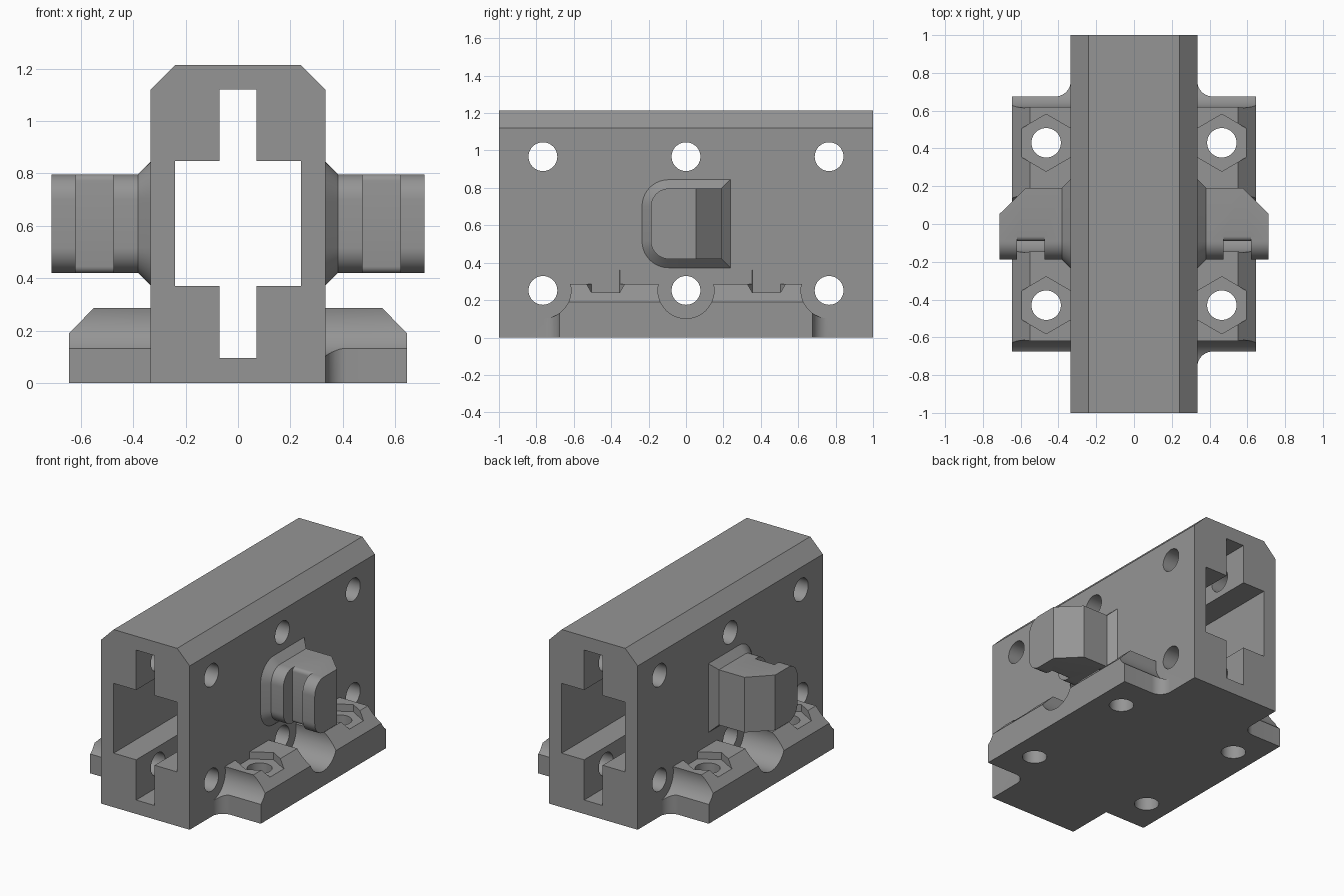
import bpy, math

if "Cube" in bpy.data.objects:
    bpy.data.objects.remove(bpy.data.objects["Cube"])

grey = bpy.data.materials.new("plain grey")
grey.diffuse_color = (0.3, 0.3, 0.3, 1)
grey.use_nodes = True
grey.node_tree.nodes["Principled BSDF"].inputs["Base Color"].default_value = grey.diffuse_color


def arc(cx, cy, r, a0, a1, n=10):
    return [(cx + r * math.cos(math.radians(a0 + (a1 - a0) * i / n)),
             cy + r * math.sin(math.radians(a0 + (a1 - a0) * i / n))) for i in range(n + 1)]


def loft(name, rings, axis):
    """Solid through matching rings [(offset, 2D points)] along an axis."""
    place = {"x": lambda p, t: (t, p[0], p[1]),
             "y": lambda p, t: (p[0], t, p[1]),
             "z": lambda p, t: (p[0], p[1], t)}[axis]
    n = len(rings[0][1])
    verts = [place(p, t) for t, pts in rings for p in pts]
    faces = [list(range(n))[::-1], [(len(rings) - 1) * n + i for i in range(n)]]
    for k in range(len(rings) - 1):
        for i in range(n):
            j = (i + 1) % n
            faces.append([k * n + i, k * n + j, (k + 1) * n + j, (k + 1) * n + i])
    mesh = bpy.data.meshes.new(name)
    mesh.from_pydata(verts, [], faces)
    obj = bpy.data.objects.new(name, mesh)
    bpy.context.collection.objects.link(obj)
    mesh.materials.append(grey)
    # consistent outward normals
    bpy.context.view_layer.objects.active = obj
    bpy.ops.object.mode_set(mode='EDIT')
    bpy.ops.mesh.select_all(action='SELECT')
    bpy.ops.mesh.normals_make_consistent(inside=False)
    bpy.ops.object.mode_set(mode='OBJECT')
    return obj


def prism(name, pts, a, b, axis):
    return loft(name, [(a, pts), (b, pts)], axis)


def rod(name, c, r, a, b, axis, n=40, turn=0):
    return prism(name, arc(c[0], c[1], r, turn, turn + 360, n)[:-1], a, b, axis)


def combine(obj, tool, op):
    m = obj.modifiers.new(op.lower(), 'BOOLEAN')
    m.operation, m.solver, m.object = op, 'EXACT', tool
    bpy.context.view_layer.objects.active = obj
    bpy.ops.object.modifier_apply(modifier=m.name)
    bpy.data.objects.remove(tool)


def cut(obj, tool):
    combine(obj, tool, 'DIFFERENCE')


def add(obj, tool):
    combine(obj, tool, 'UNION')


# Main block with chamfered top and cross-shaped channel
half = [(0.335, 0), (0.335, 1.12), (0.24, 1.215)]
body = prism("carriage_body", half + [(-x, z) for x, z in half[::-1]], -1, 1, "y")
half = [(0.07, 0.095), (0.07, 0.37), (0.24, 0.37), (0.24, 0.847), (0.07, 0.847), (0.07, 1.12)]
channel = half + [(-x, z) for x, z in half[::-1]]

# Lug outline: rounded at the front, square at the back
def lug_outline(g, r):
    y0, y1, z0, z1 = -0.188 - g, 0.19 + g, 0.42 - g, 0.797 + g
    return ([(y1, z0), (y1, z1)] + arc(y0 + r, z1 - r, r, 90, 180)
            + arc(y0 + r, z0 + r, r, 180, 270))


for s in (1, -1):
    # Base flange with chamfered outer edge
    flange = prism("flange", [(s * x, z) for x, z in
                   [(0.2, 0), (0.645, 0), (0.645, 0.19), (0.55, 0.287), (0.2, 0.287)]],
                   -0.675, 0.675, "y")
    # Concave fillets between flange and block
    for e in (1, -1):
        if (s, e) != (-1, -1):
            pts = [(0.22, 0.6), (0.417, 0.6)] + arc(0.417, 0.757, 0.082, 270, 180) + [(0.22, 0.757)]
            add(flange, prism("fillet", [(s * x, e * y) for x, y in pts], 0, 0.25, "z"))
    # Clearance scoops around the side screws
    for y in (-0.765, 0, 0.765):
        cut(flange, rod("scoop", (y, 0.252), 0.15, s * 0.1, s * 0.8, "x", 48))
    add(body, flange)

    # Side lug with flared root
    lug = loft("lug", [(s * 0.28, lug_outline(0.047, 0.142)), (s * 0.335, lug_outline(0.047, 0.142)),
                       (s * 0.382, lug_outline(0, 0.097)), (s * 0.712, lug_outline(0, 0.097))], "x")
    # Bevelled rear outer corner
    cut(lug, prism("bevel", [(s * 0.712, 0.053), (s * 0.575, 0.19), (s * 0.545, 0.22),
                             (s * 0.85, 0.22), (s * 0.85, -0.085)], 0.3, 0.9, "z"))
    # Strap groove across the front of the lug
    groove = ([(-0.3, 0.9), (-0.065, 0.9)] + arc(-0.065, 0.772, 0.025, 90, 180, 5)
              + arc(-0.065, 0.445, 0.025, 180, 270, 5) + [(-0.065, 0.3), (-0.3, 0.3)])
    cut(lug, prism("groove", groove, s * 0.475, s * 0.62, "x"))
    add(body, lug)

cut(body, prism("channel", channel, -1.1, 1.1, "y"))

# Side screw holes
for y in (-0.765, 0, 0.765):
    for z in (0.252, 0.967):
        cut(body, rod("side_hole", (y, z), 0.077, -0.42, 0.42, "x"))

# Mounting holes with hexagonal nut pockets
for x in (-0.465, 0.465):
    for y in (-0.43, 0.43):
        cut(body, rod("mount_hole", (x, y), 0.078, -0.1, 0.5, "z"))
        cut(body, rod("nut_pocket", (x, y), 0.151, 0.238, 0.36, "z", 6, 30))

bpy.ops.object.select_all(action='DESELECT')
body.select_set(True)
bpy.context.view_layer.objects.active = body
bpy.ops.object.shade_smooth_by_angle(angle=math.radians(25))
